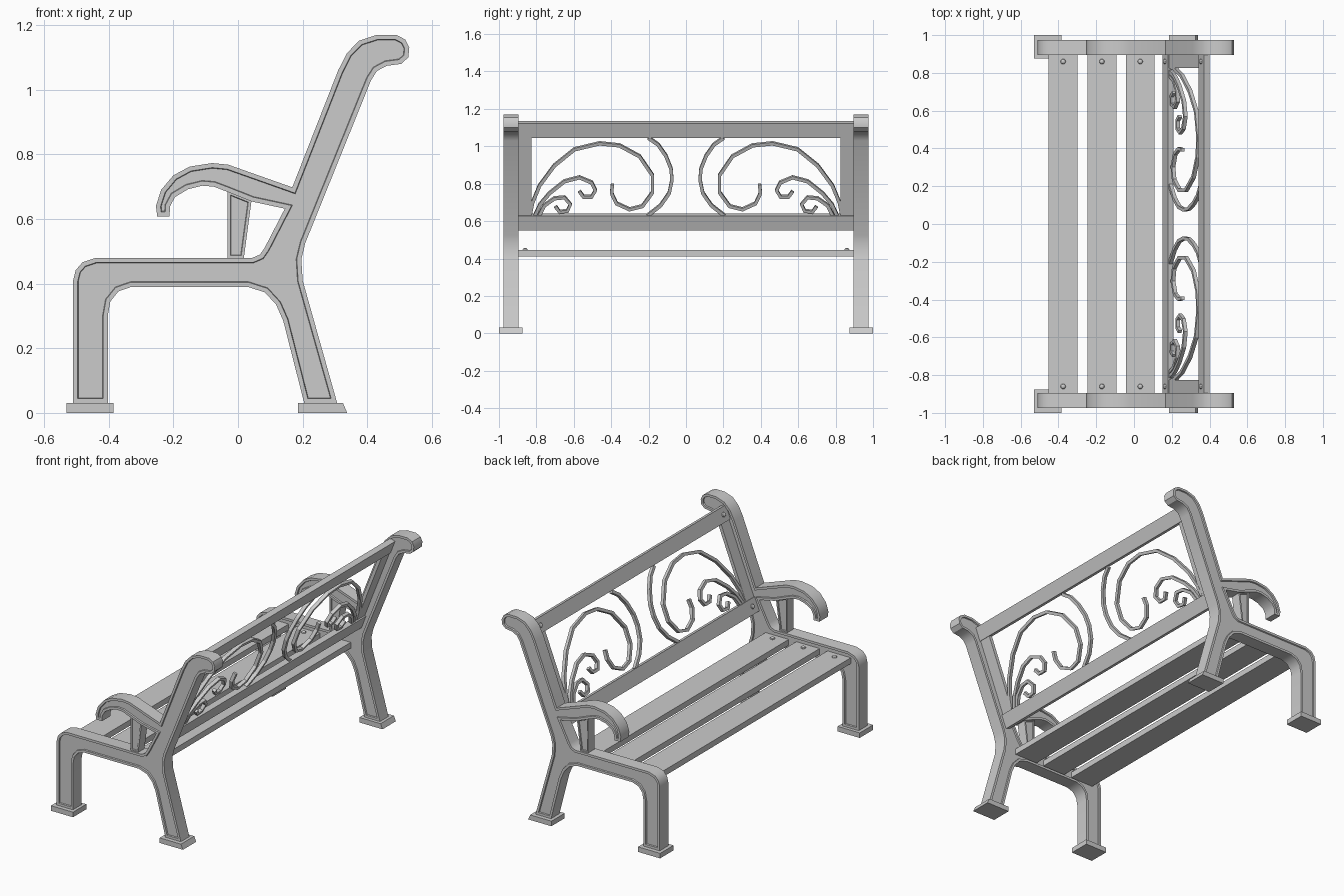
import bpy, bmesh, math
from mathutils import Vector, Matrix

if "Cube" in bpy.data.objects:
    bpy.data.objects.remove(bpy.data.objects["Cube"])

SLOPE = Vector((0.365, 0, 0.931)).normalized()      # direction up the backrest
NORMAL = Vector((-SLOPE.z, 0, SLOPE.x))             # faces the sitter


def back_point(y, z):
    """Point in the sloping plane of the backrest."""
    return Vector((0.18 + (z - 0.595) * 0.385, y, z))


def finish(name, bm, mirror=False, smooth=False):
    bmesh.ops.recalc_face_normals(bm, faces=bm.faces)
    me = bpy.data.meshes.new(name)
    bm.to_mesh(me)
    bm.free()
    ob = bpy.data.objects.new(name, me)
    bpy.context.collection.objects.link(ob)
    if mirror:
        m = ob.modifiers.new("Mirror", 'MIRROR')
        m.use_axis = (False, True, False)
    if smooth:
        bpy.ops.object.select_all(action='DESELECT')
        bpy.context.view_layer.objects.active = ob
        ob.select_set(True)
        bpy.ops.object.shade_smooth_by_angle(angle=math.radians(32))
    return ob


def profile(name, pts, y0, y1, rim=0, recess=0, smooth=False):
    """Extrude an x-z outline along y, with recessed panels on both sides."""
    bm = bmesh.new()
    f = bm.faces.new([bm.verts.new((x, y0, z)) for x, z in pts])
    ext = bmesh.ops.extrude_face_region(bm, geom=[f], use_keep_orig=True)
    bmesh.ops.translate(bm, vec=(0, y1 - y0, 0),
                        verts=[v for v in ext['geom'] if isinstance(v, bmesh.types.BMVert)])
    bmesh.ops.recalc_face_normals(bm, faces=bm.faces)
    if rim:
        for cap in [c for c in bm.faces if len(c.verts) == len(pts) and abs(c.normal.y) > 0.9]:
            bmesh.ops.inset_region(bm, faces=[cap], thickness=rim, use_even_offset=True)
            bmesh.ops.inset_region(bm, faces=[cap], thickness=0.002, depth=-recess,
                                   use_even_offset=True)
    return finish(name, bm, True, smooth)


def box(name, centre, size, tilted=False, mirror=False):
    bm = bmesh.new()
    bmesh.ops.create_cube(bm, size=1)
    bmesh.ops.scale(bm, vec=size, verts=bm.verts)
    if tilted:
        bmesh.ops.rotate(bm, matrix=Matrix.Rotation(math.atan2(SLOPE.x, SLOPE.z), 3, 'Y'),
                         verts=bm.verts)
    bmesh.ops.translate(bm, vec=centre, verts=bm.verts)
    return finish(name, bm, mirror)


def bolt(name, centre, axis):
    bm = bmesh.new()
    bmesh.ops.create_uvsphere(bm, u_segments=12, v_segments=6, radius=0.014)
    bmesh.ops.scale(bm, vec=(1, 1, 0.75), verts=bm.verts)
    bmesh.ops.rotate(bm, matrix=axis.to_track_quat('Z', 'Y').to_matrix(), verts=bm.verts)
    bmesh.ops.translate(bm, vec=centre, verts=bm.verts)
    return finish(name, bm, True, True)


def scroll(name, pts, w=0.009, d=0.010):
    """Sweep a square bar along a y-z path lying in the backrest plane."""
    bm = bmesh.new()
    p = [back_point(y, z) for y, z in pts]
    rings = []
    for i, c in enumerate(p):
        t = (p[min(i + 1, len(p) - 1)] - p[max(i - 1, 0)]).normalized()
        s = t.cross(NORMAL).normalized()
        rings.append([bm.verts.new(c + s * a * w + NORMAL * b * d)
                      for a, b in ((-1, -1), (1, -1), (1, 1), (-1, 1))])
    for r, q in zip(rings, rings[1:]):
        for k in range(4):
            bm.faces.new((r[k], r[(k + 1) % 4], q[(k + 1) % 4], q[k]))
    bm.faces.new(rings[0])
    bm.faces.new(rings[-1])
    return finish(name, bm, True)


# cast end frames: leg, seat rail, armrest and back in one outline
frame = [(-0.51, 0.03), (-0.51, 0.41), (-0.502, 0.442), (-0.481, 0.466), (-0.44, 0.48),
         (0.045, 0.48), (0.068, 0.49), (0.082, 0.51), (0.145, 0.632),
         (0.043, 0.654), (-0.03, 0.683), (-0.075, 0.70), (-0.11, 0.703), (-0.155, 0.692),
         (-0.195, 0.668), (-0.21, 0.64), (-0.212, 0.608), (-0.25, 0.608), (-0.254, 0.64),
         (-0.238, 0.69), (-0.20, 0.735), (-0.15, 0.762), (-0.08, 0.773), (-0.03, 0.768),
         (0.168, 0.698), (0.31, 1.06), (0.337, 1.113), (0.375, 1.152), (0.43, 1.17),
         (0.49, 1.17), (0.518, 1.155), (0.53, 1.13), (0.527, 1.10), (0.505, 1.08),
         (0.46, 1.074), (0.43, 1.058), (0.412, 1.03), (0.208, 0.525), (0.196, 0.475),
         (0.20, 0.41), (0.307, 0.03), (0.205, 0.03), (0.14, 0.285), (0.118, 0.335),
         (0.083, 0.373), (0.03, 0.39), (-0.33, 0.39), (-0.37, 0.376), (-0.395, 0.345),
         (-0.403, 0.30), (-0.403, 0.03)]
profile("end_frame", frame, 0.895, 0.975, 0.014, 0.008, True)
profile("arm_support", [(-0.032, 0.478), (-0.032, 0.688), (0.042, 0.658), (0.018, 0.478)],
        0.905, 0.965, 0.009, 0.006)

# feet
profile("front_foot", [(-0.53, 0), (-0.53, 0.03), (-0.385, 0.03), (-0.385, 0)], 0.875, 1.0)
profile("rear_foot", [(0.185, 0), (0.185, 0.03), (0.325, 0.03), (0.338, 0)], 0.875, 1.0)

# seat slats with bolts
for x in (-0.375, -0.17, 0.033):
    box("seat_slat", (x, 0, 0.4275), (0.153, 1.81, 0.035))
    bolt("seat_bolt", (x, 0.86, 0.446), Vector((0, 0, 1)))

# backrest rails with bolts
for z in (0.595, 1.09):
    c = back_point(0, z)
    box("back_rail", c, (0.032, 1.81, 0.083), True)
    bolt("back_bolt", c + NORMAL * 0.017 + Vector((0, 0.86, 0)), NORMAL)

# upright bars at the ends of the backrest panel
box("back_upright", back_point(0.864, 0.8425), (0.02, 0.075, 0.48), True, True)

# ornamental scrolls
scroll("large_scroll", [(.832, .64), (.82, .70), (.783, .79), (.703, .898), (.596, .984), (.4625, 1.016),
                        (.356, 1.005), (.249, .947), (.179, .845), (.179, .754), (.233, .68),
                        (.302, .663), (.372, .695), (.398, .75), (.393, .797)])
scroll("medium_scroll", [(.808, .63), (.78, .69), (.73, .749), (.65, .813), (.57, .834), (.505, .807),
                         (.484, .765), (.505, .73), (.548, .73), (.57, .76)])
scroll("small_scroll", [(.785, .63), (.757, .684), (.703, .722), (.65, .727), (.618, .69),
                        (.634, .655), (.676, .65), (.698, .679)])
scroll("outer_arc", [(.20, 1.045), (.15, 1.01), (.108, .95), (.08, .88), (.075, .82),
                     (.09, .75), (.135, .685), (.205, .63)])
